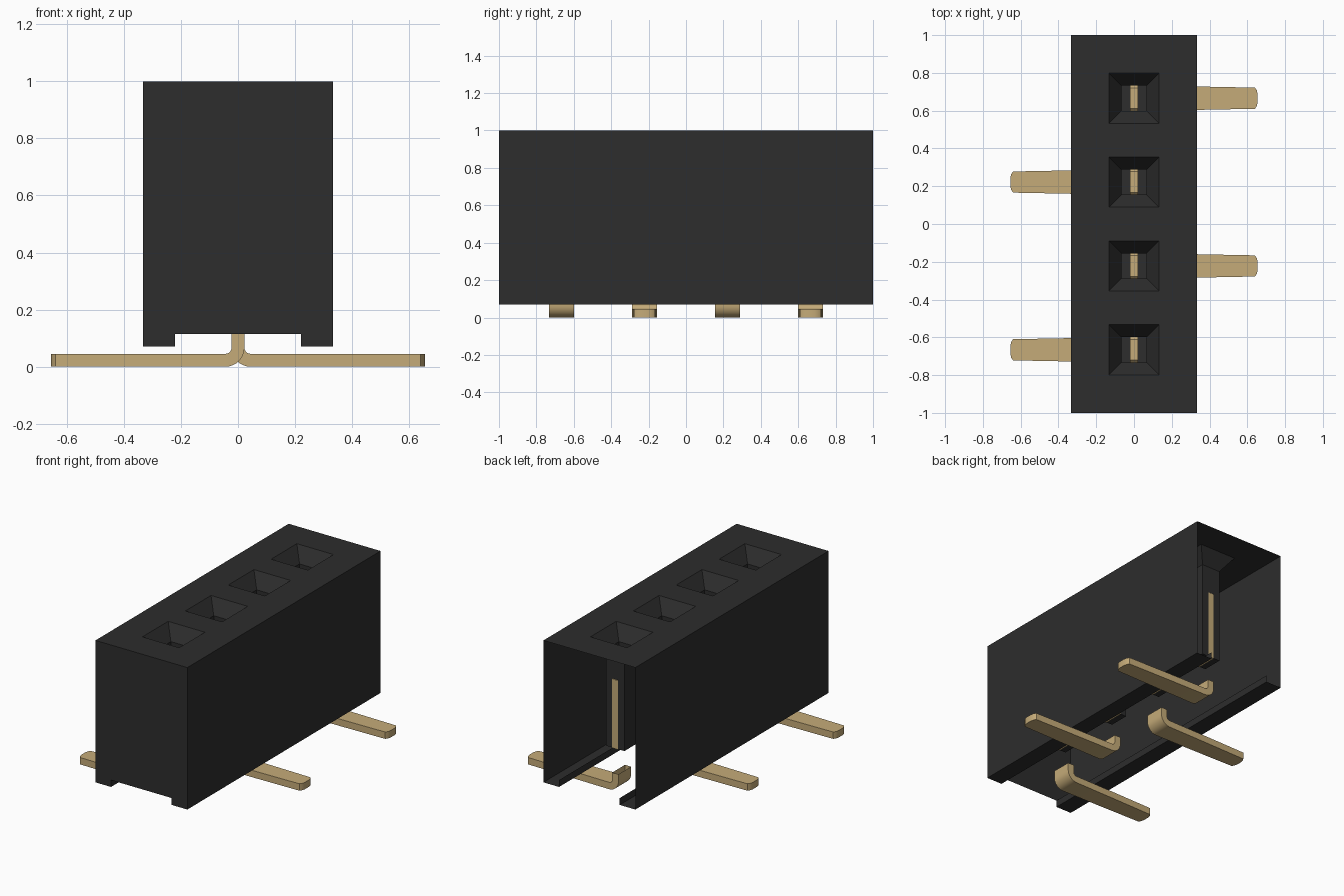
import bpy, bmesh, math
from mathutils import Vector

if "Cube" in bpy.data.objects:
    bpy.data.objects.remove(bpy.data.objects["Cube"], do_unlink=True)

PITCH = 0.444
SLOTS = [(i - 1.5) * PITCH for i in range(4)]
HOLE, TUBE = 0.133, 0.067          # half widths of funnel mouth and socket
TUBE_FLOOR = 0.28


def material(name, rgb):
    m = bpy.data.materials.new(name)
    m.use_nodes = True
    m.diffuse_color = (*rgb, 1)
    m.node_tree.nodes["Principled BSDF"].inputs["Base Color"].default_value = (*rgb, 1)
    return m


black = material("black plastic", (0.026, 0.026, 0.026))
gold = material("gold metal", (0.56, 0.41, 0.19))


def finish(bm, name, mat, smooth=False):
    mesh = bpy.data.meshes.new(name)
    bm.to_mesh(mesh)
    bm.free()
    mesh.materials.append(mat)
    ob = bpy.data.objects.new(name, mesh)
    bpy.context.collection.objects.link(ob)
    if smooth:
        bpy.ops.object.select_all(action="DESELECT")
        ob.select_set(True)
        bpy.context.view_layer.objects.active = ob
        bpy.ops.object.shade_smooth_by_angle(angle=math.radians(35))
    return ob


def loft(bm, rings):
    """Join rings of points with quads and cap the last ring."""
    rows = [[bm.verts.new(p) for p in ring] for ring in rings]
    for a, b in zip(rows, rows[1:]):
        for i in range(len(a)):
            j = (i + 1) % len(a)
            bm.faces.new((a[i], a[j], b[j], b[i]))
    bm.faces.new(rows[-1])


def square(half, y, z):
    return [(sx * half, y + sy * half, z)
            for sx, sy in ((-1, -1), (1, -1), (1, 1), (-1, 1))]


# Housing: thin shell with two bottom rails, open at the back and underneath
bm = bmesh.new()
profile = [(-.22, .115), (-.22, .07), (-.333, .07), (-.333, 1),
           (.333, 1), (.333, .07), (.22, .07), (.22, .115)]
front = [bm.verts.new((x, -1, z)) for x, z in profile]
back = [bm.verts.new((x, 1, z)) for x, z in profile]
bm.faces.new(front[::-1])
for i in range(len(profile) - 1):
    if profile[i][1] < 1 or profile[i + 1][1] < 1:
        bm.faces.new((front[i], front[i + 1], back[i + 1], back[i]))

# Top deck as a grid that leaves out the socket mouths
xs = [-.333, -HOLE, HOLE, .333]
ys = [-1] + [y + s * HOLE for y in SLOTS for s in (-1, 1)] + [1]
for i in range(3):
    for j in range(len(ys) - 1):
        if not (i == 1 and j % 2 == 1):
            corners = ((xs[i], ys[j]), (xs[i + 1], ys[j]),
                       (xs[i + 1], ys[j + 1]), (xs[i], ys[j + 1]))
            bm.faces.new([bm.verts.new((x, y, 1)) for x, y in corners])

# Funnel and socket tube under each mouth
for y in SLOTS:
    loft(bm, [square(HOLE, y, 1), square(TUBE, y, .91), square(TUBE, y, TUBE_FLOOR)])
bmesh.ops.remove_doubles(bm, verts=bm.verts, dist=1e-5)
finish(bm, "housing", black)


def pin_foot(number, y, side):
    """Short stem that bends into a flat foot with a rounded tip."""
    # each station: centre x, centre z, thickness direction, half width
    half_t = 0.0225
    stations = [(0, .115, Vector((1, 0)), .066)]
    radius = 0.044
    for k in range(9):
        a = math.radians(90 * k / 8)
        n = Vector((math.cos(a), math.sin(a)))
        stations.append((radius * (1 - n.x), .0225 + radius * (1 - n.y), n, .066))
    for x, w in ((.33, .062), (.64, .056), (.65, .042), (.655, .02)):
        stations.append((x, half_t, Vector((0, 1)), w))
    rings = []
    for x, z, n, w in stations:
        rings.append([(side * (x + s * half_t * n.x), y + t * w, z + s * half_t * n.y)
                      for s, t in ((-1, -1), (1, -1), (1, 1), (-1, 1))])
    bm = bmesh.new()
    loft(bm, rings)
    bmesh.ops.recalc_face_normals(bm, faces=bm.faces)
    finish(bm, f"pin_foot_{number}", gold, smooth=True)


def contact_blade(number, y):
    """Upright blade inside the socket, with its side edges flush in the tube wall."""
    rings = [[(sx * .02, y + sy * w, z)
              for sx, sy in ((-1, -1), (1, -1), (1, 1), (-1, 1))]
             for z, w in ((TUBE_FLOOR - .002, .069), (.73, .069), (.745, .055))]
    bm = bmesh.new()
    loft(bm, rings)
    bm.faces.new([bm.verts.new(p) for p in rings[0]][::-1])
    bmesh.ops.remove_doubles(bm, verts=bm.verts, dist=1e-5)
    bmesh.ops.recalc_face_normals(bm, faces=bm.faces)
    finish(bm, f"contact_blade_{number}", gold)


# Feet alternate from side to side
for n, y in enumerate(SLOTS):
    pin_foot(n + 1, y, -1 if n % 2 == 0 else 1)
    contact_blade(n + 1, y)
